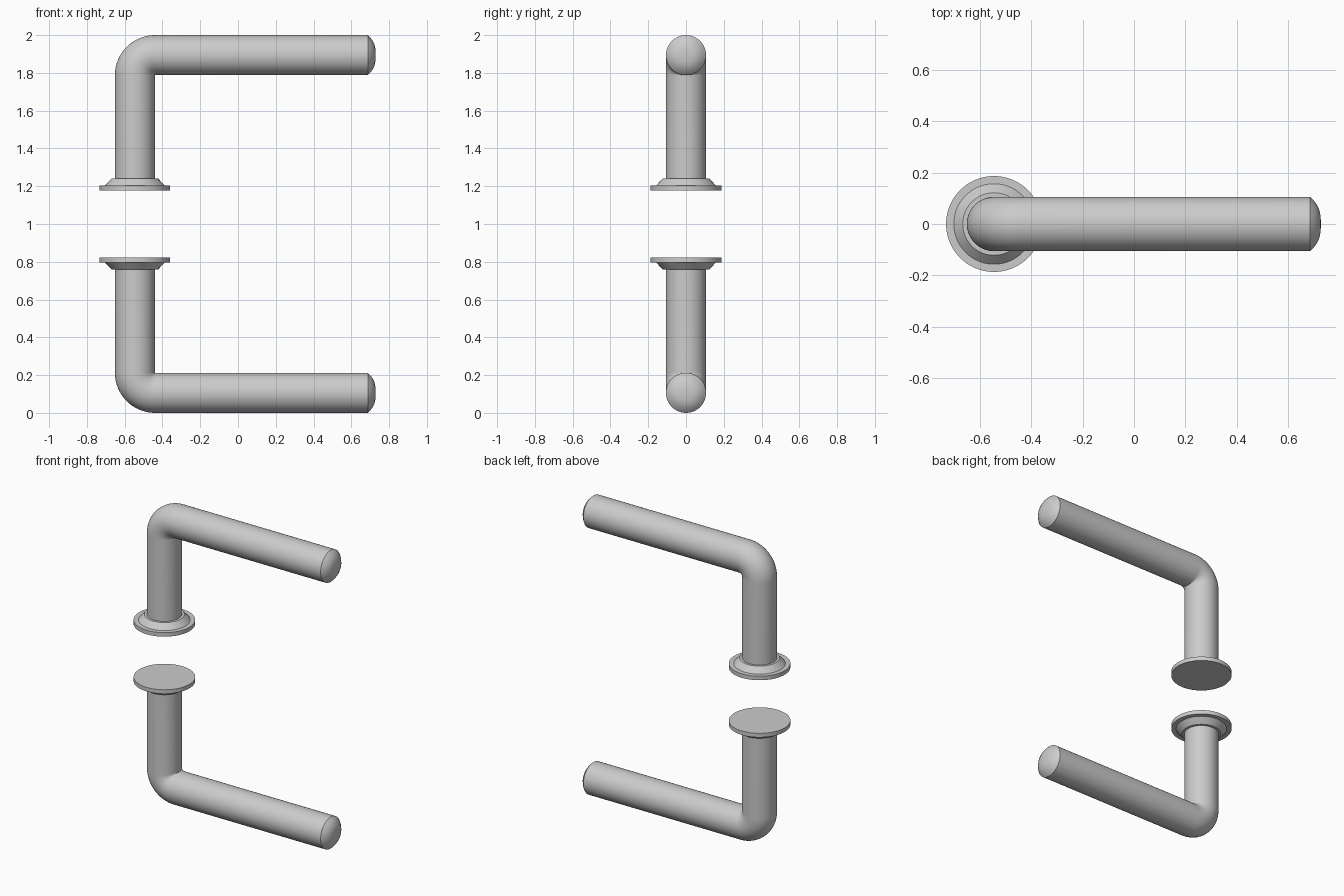
import bpy, bmesh
from math import sin, cos, pi
from mathutils import Vector

if "Cube" in bpy.data.objects:
    bpy.data.objects.remove(bpy.data.objects["Cube"])

SEG = 64
R = 0.106            # bar radius
AX = -0.546          # stem axis in x
BASE = 1.178         # wall side of the upper rose
TOP = 2.0


def loft(name, rings):
    """Skin a list of (centre, tilt, radius) rings; tilt 0 = facing z, pi/2 = facing x."""
    bm = bmesh.new()
    loops = []
    for c, tilt, r in rings:
        u = Vector((cos(tilt), 0, -sin(tilt)))
        v = Vector((0, 1, 0))
        loops.append([bm.verts.new(Vector(c) + u * r * cos(2 * pi * i / SEG)
                                   + v * r * sin(2 * pi * i / SEG)) for i in range(SEG)])
    for a, b in zip(loops, loops[1:]):
        for i in range(SEG):
            j = (i + 1) % SEG
            bm.faces.new((a[i], a[j], b[j], b[i]))
    bm.faces.new(loops[0][::-1])
    bm.faces.new(loops[-1])
    bmesh.ops.recalc_face_normals(bm, faces=bm.faces)
    me = bpy.data.meshes.new(name)
    bm.to_mesh(me)
    bm.free()
    ob = bpy.data.objects.new(name, me)
    bpy.context.collection.objects.link(ob)
    return ob


# Lever: stem, tight elbow, long grip and domed end
bend = R + 0.001
cx, cz = AX + bend, TOP - R - bend
lever = [((AX, 0, BASE + 0.01), 0, R)]
for k in range(17):
    t = pi / 2 * k / 16
    lever.append(((cx - bend * cos(t), 0, cz + bend * sin(t)), t, R))
for x, r in ((0.687, R), (0.701, 0.092), (0.713, 0.076), (0.722, 0.058),
             (0.727, 0.035), (0.729, 0.01)):
    lever.append(((x, 0, TOP - R), pi / 2, r))

# Rose: flat disc with a raised collar, slightly dished around the stem
rose = [((AX, 0, BASE + h), 0, r) for h, r in
        ((0, 0.187), (0.027, 0.187), (0.027, 0.157), (0.064, 0.122), (0.064, 0.107))]

# Upper handle and its mirrored twin below
for side, flip in (("upper", 1), ("lower", -1)):
    for part, rings in (("lever", lever), ("rose", rose)):
        if flip < 0:
            rings = [((c[0], 0, TOP - c[2]), -t, r) for c, t, r in rings]
        ob = loft(f"{side}_{part}", rings)
        bpy.ops.object.select_all(action='DESELECT')
        ob.select_set(True)
        bpy.context.view_layer.objects.active = ob
        bpy.ops.object.shade_smooth_by_angle(angle=0.61)
